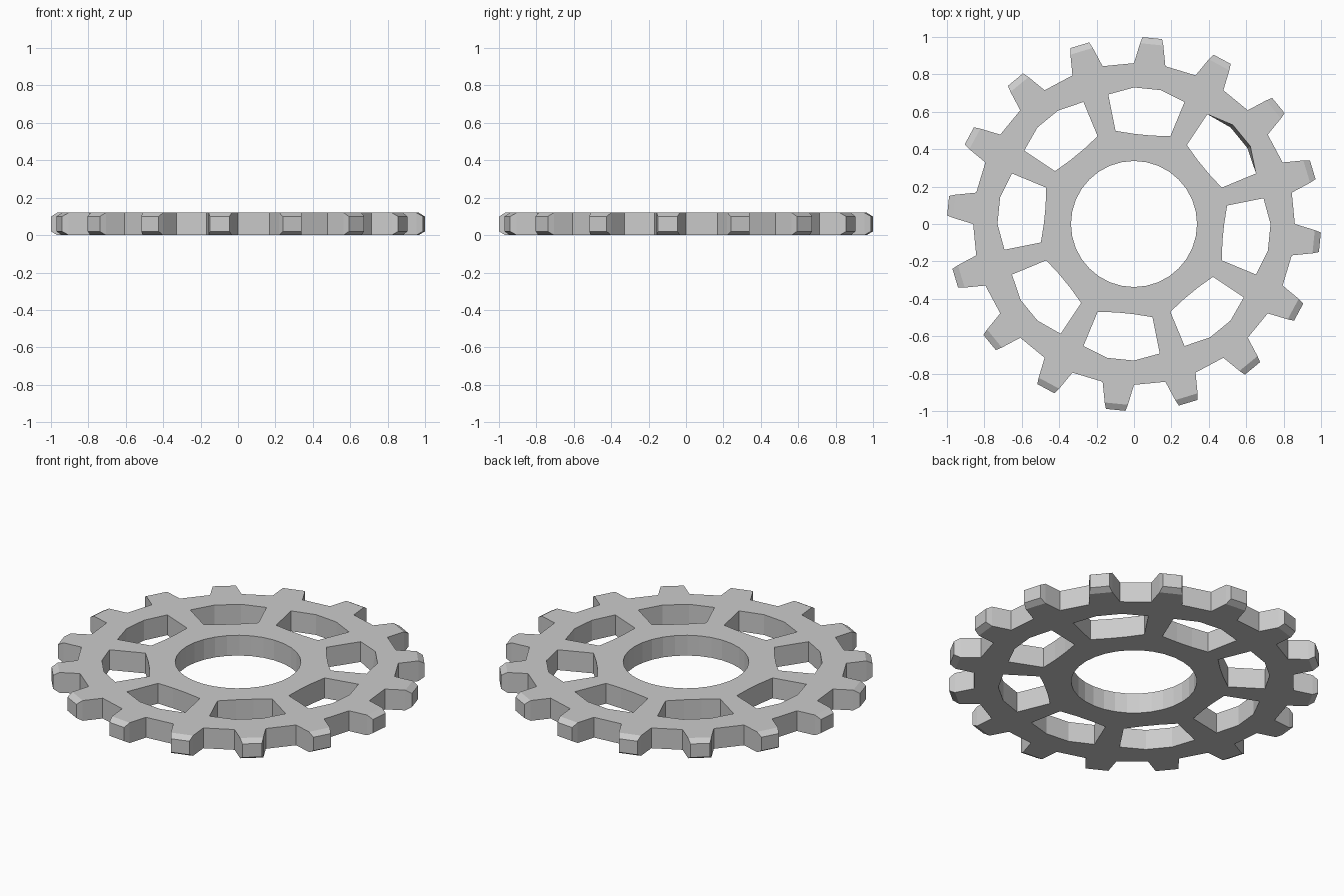
import bpy, bmesh
from math import cos, sin, pi, radians, hypot, atan2

if "Cube" in bpy.data.objects:
    bpy.data.objects.remove(bpy.data.objects["Cube"])

N = 32            # angular steps: 16 teeth, 8 windows
STEP = 2 * pi / N
THICK = 0.12
BORE, ROOT, SHOULDER, TIP = 0.337, 0.86, 0.967, 1.0

bm = bmesh.new()


def polar(r, a, z=0.0):
    return (r * cos(a), r * sin(a), z)


# Concentric rings; window corners are pulled in to leave tapered spokes
rings = []
for i in range(N):
    a = i * STEP
    corner = i % 4 in (1, 2)
    inner, outer = (0.508, 0.706) if corner else (0.482, 0.73)
    rings.append([bm.verts.new(polar(r, a)) for r in (BORE, inner, outer, ROOT)])

# Flat plate: hub, spokes, rim and tooth bodies
for i in range(N):
    p, q = rings[i], rings[(i + 1) % N]
    for k in range(3):
        if k == 1 and i % 4 != 1:
            continue                      # open window
        bm.faces.new((p[k], p[k + 1], q[k + 1], q[k]))
    if i % 2:
        mid, half = (i + 0.5) * STEP, radians(3.7)
        s0 = bm.verts.new(polar(SHOULDER, mid - half))
        s1 = bm.verts.new(polar(SHOULDER, mid + half))
        bm.faces.new((p[3], s0, s1, q[3]))

# Thickness
res = bmesh.ops.extrude_face_region(bm, geom=bm.faces[:], use_keep_orig=True)
top = [g for g in res["geom"] if isinstance(g, bmesh.types.BMVert)]
bmesh.ops.translate(bm, verts=top, vec=(0, 0, THICK))

# One window has its outer wall leaning outwards at the top
for v in top:
    r, a = hypot(v.co.x, v.co.y), atan2(v.co.y, v.co.x)
    if abs(r - 0.73) < 0.005 and round(a / STEP) in (3, 4):
        v.co.x *= 1.025
        v.co.y *= 1.025

# Chamfered tooth tips
ends = [f for f in bm.faces
        if all(hypot(v.co.x, v.co.y) > SHOULDER - 0.01 for v in f.verts)]
for f in bmesh.ops.extrude_discrete_faces(bm, faces=ends)["faces"]:
    c = f.calc_center_median()
    mid = atan2(c.y, c.x)
    for v in f.verts:
        side = 1 if cos(mid) * v.co.y - sin(mid) * v.co.x > 0 else -1
        z = 0.02 if v.co.z < THICK / 2 else THICK - 0.02
        v.co = polar(TIP, mid + side * radians(3.0), z)

bmesh.ops.recalc_face_normals(bm, faces=bm.faces[:])
mesh = bpy.data.meshes.new("gear_wheel")
bm.to_mesh(mesh)
bm.free()
bpy.context.collection.objects.link(bpy.data.objects.new("gear_wheel", mesh))
